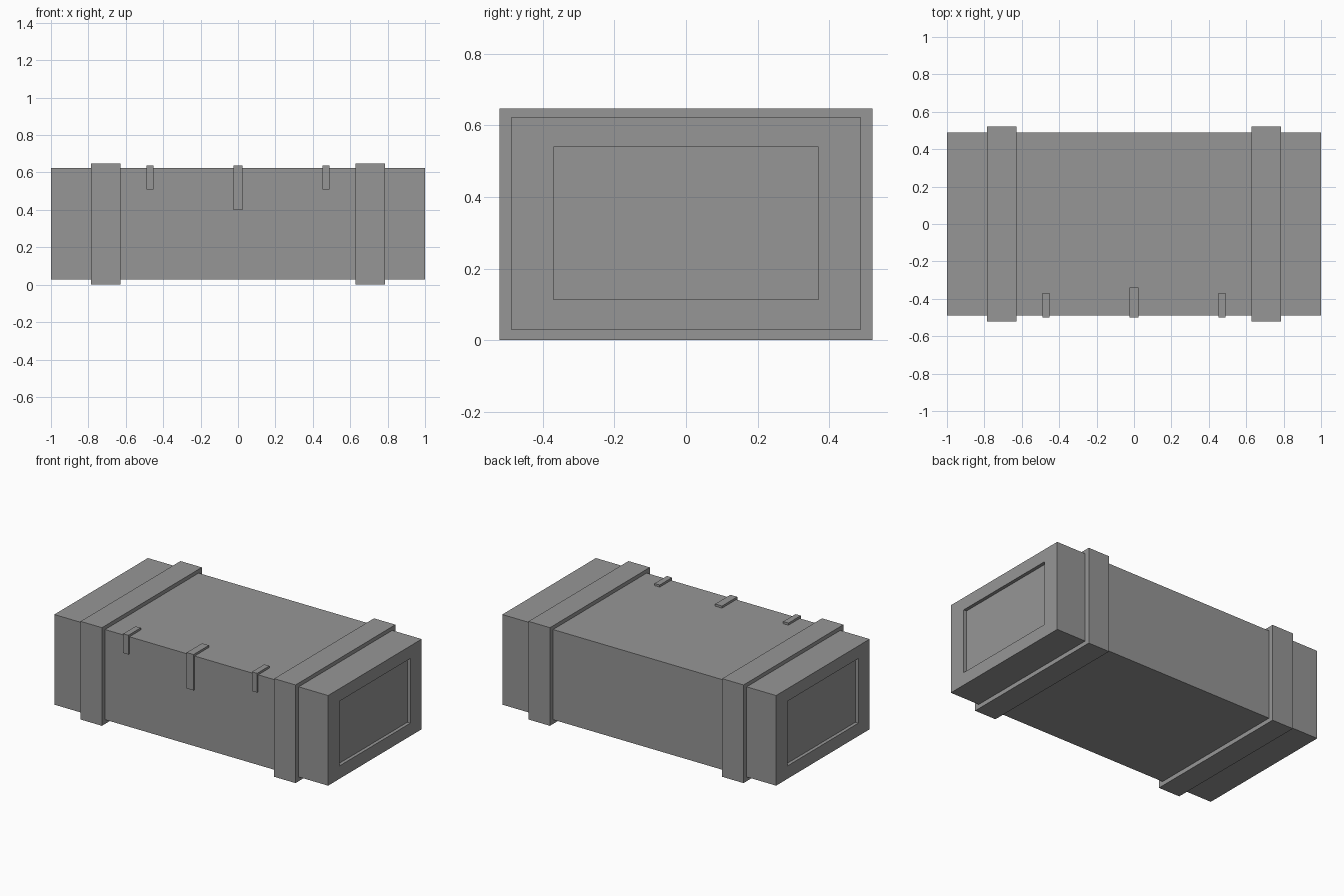
import bpy
import bmesh

cube = bpy.data.objects.get("Cube")
if cube:
    bpy.data.objects.remove(cube, do_unlink=True)

GREY = (0.305, 0.305, 0.305, 1.0)
grey = bpy.data.materials.new("plain grey")
grey.use_nodes = True
grey.diffuse_color = GREY
grey.node_tree.nodes["Principled BSDF"].inputs["Base Color"].default_value = GREY

HALF_DEPTH, BOTTOM, TOP = 0.488, 0.028, 0.623


def finish(name, bm):
    bmesh.ops.recalc_face_normals(bm, faces=bm.faces)
    mesh = bpy.data.meshes.new(name)
    bm.to_mesh(mesh)
    bm.free()
    mesh.materials.append(grey)
    obj = bpy.data.objects.new(name, mesh)
    bpy.context.collection.objects.link(obj)
    return obj


def box(low, high):
    bm = bmesh.new()
    bmesh.ops.create_cube(bm, size=1)
    for v in bm.verts:
        for i in range(3):
            v.co[i] = high[i] if v.co[i] > 0 else low[i]
    return bm


def extrude_profile(points, x0, x1):
    """Sweep a closed (y, z) profile along x."""
    bm = bmesh.new()
    face = bm.faces.new([bm.verts.new((x0, y, z)) for y, z in points])
    result = bmesh.ops.extrude_face_region(bm, geom=[face], use_keep_orig=True)
    for item in result["geom"]:
        if isinstance(item, bmesh.types.BMVert):
            item.co.x = x1
    return bm


# Crate body with a sunken rectangular panel in each end
bm = box((-1, -HALF_DEPTH, BOTTOM), (1, HALF_DEPTH, TOP))
bm.normal_update()
ends = [f for f in bm.faces if abs(f.normal.x) > 0.9]
for end in ends:
    side = 1 if end.normal.x > 0 else -1
    bmesh.ops.inset_individual(bm, faces=[end], thickness=0.05)
    middle = (BOTTOM + TOP) / 2
    for v in end.verts:
        v.co.y = 0.37 if v.co.y > 0 else -0.37
        v.co.z = 0.54 if v.co.z > middle else 0.113
    panel = bmesh.ops.extrude_discrete_faces(bm, faces=[end])["faces"][0]
    for v in panel.verts:
        v.co.x -= side * 0.022
finish("crate_body", bm)

# Raised bands wrapping the crate near each end
for name, x in (("right_band", -0.707), ("left_band", 0.707)):
    finish(name, box((x - 0.078, -0.521, 0), (x + 0.078, 0.521, 0.648)))

# Bent latches folded over the front top edge
for name, x, half, back, drop in (
    ("right_latch", -0.47, 0.019, -0.37, 0.51),
    ("centre_latch", 0, 0.025, -0.34, 0.40),
    ("left_latch", 0.47, 0.019, -0.37, 0.51),
):
    front, top = -HALF_DEPTH - 0.011, TOP + 0.014
    profile = [
        (front, drop), (front, top), (back, top),
        (back, TOP), (-HALF_DEPTH, TOP), (-HALF_DEPTH, drop),
    ]
    finish(name, extrude_profile(profile, x - half, x + half))
